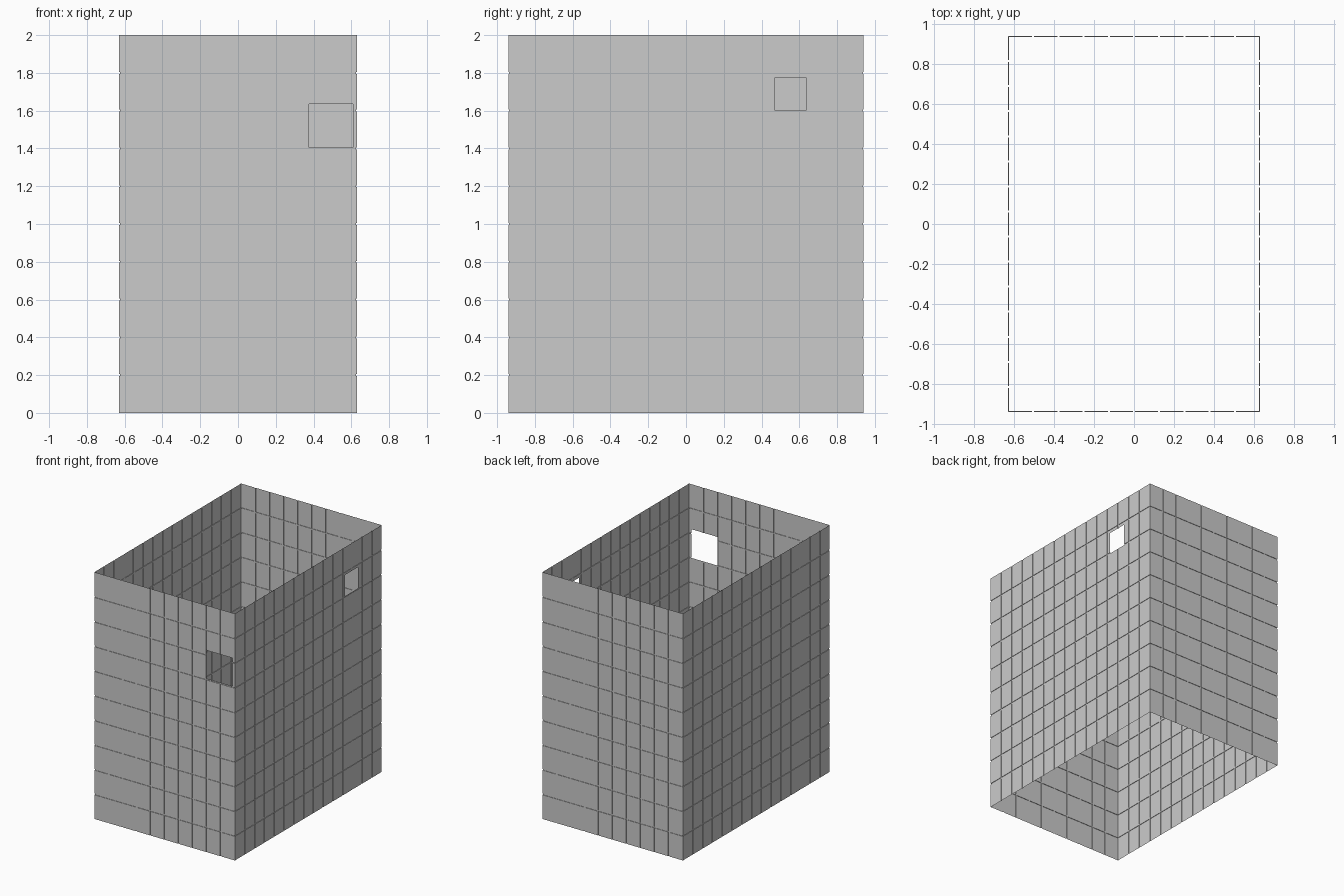
import bpy, bmesh
from mathutils import Vector

if "Cube" in bpy.data.objects:
    bpy.data.objects.remove(bpy.data.objects["Cube"])

HX, HY, H = 0.63, 0.94, 2.0      # half width, half depth, height
GAP, DEPTH = 0.005, 0.004        # half groove width, groove depth


def breaks(lo, hi, n, extra):
    """Grid lines at both edges of every groove, plus the window edges."""
    joints = [lo + (hi - lo) * i / n for i in range(1, n)]
    lines = [lo, hi] + list(extra)
    for j in joints:
        lines += [j - GAP, j + GAP]
    return sorted(set(lines)), joints


def wall(name, origin, across, normal, half, cols, window=None):
    """Tiled sheet with recessed grooves and an optional window (u0, u1, z0, z1)."""
    origin, across, normal = Vector(origin), Vector(across), Vector(normal)
    us, uj = breaks(-half, half, cols, window[:2] if window else ())
    zs, zj = breaks(0, H, 10, window[2:] if window else ())
    bm = bmesh.new()
    cache = {}

    def vert(i, k, d):
        if (i, k, d) not in cache:
            u = max(-half + d, min(half - d, us[i]))
            cache[i, k, d] = bm.verts.new(
                origin + across * u - normal * d + Vector((0, 0, zs[k])))
        return cache[i, k, d]

    def depth(i, k):
        if not (0 <= i < len(us) - 1 and 0 <= k < len(zs) - 1):
            return None
        u, z = (us[i] + us[i + 1]) / 2, (zs[k] + zs[k + 1]) / 2
        if window and window[0] < u < window[1] and window[2] < z < window[3]:
            return None
        groove = any(abs(u - j) < GAP for j in uj) or any(abs(z - j) < GAP for j in zj)
        return DEPTH if groove else 0.0

    for i in range(len(us) - 1):
        for k in range(len(zs) - 1):
            d = depth(i, k)
            if d is None:
                continue
            bm.faces.new([vert(i, k, d), vert(i + 1, k, d),
                          vert(i + 1, k + 1, d), vert(i, k + 1, d)])
            # groove sides towards the next column and the next row
            e = depth(i + 1, k)
            if e is not None and e != d:
                bm.faces.new([vert(i + 1, k, d), vert(i + 1, k, e),
                              vert(i + 1, k + 1, e), vert(i + 1, k + 1, d)])
            e = depth(i, k + 1)
            if e is not None and e != d:
                bm.faces.new([vert(i, k + 1, d), vert(i + 1, k + 1, d),
                              vert(i + 1, k + 1, e), vert(i, k + 1, e)])
    me = bpy.data.meshes.new(name)
    bm.to_mesh(me)
    bm.free()
    ob = bpy.data.objects.new(name, me)
    bpy.context.collection.objects.link(ob)


# Four tiled walls, open at top and bottom
wall("front_wall", (0, -HY, 0), (1, 0, 0), (0, -1, 0), HX, 10, (0.375, 0.61, 1.405, 1.635))
wall("right_wall", (HX, 0, 0), (0, 1, 0), (1, 0, 0), HY, 15, (0.47, 0.635, 1.6, 1.775))
wall("back_wall", (0, HY, 0), (-1, 0, 0), (0, 1, 0), HX, 10)
wall("left_wall", (-HX, 0, 0), (0, -1, 0), (-1, 0, 0), HY, 15)
